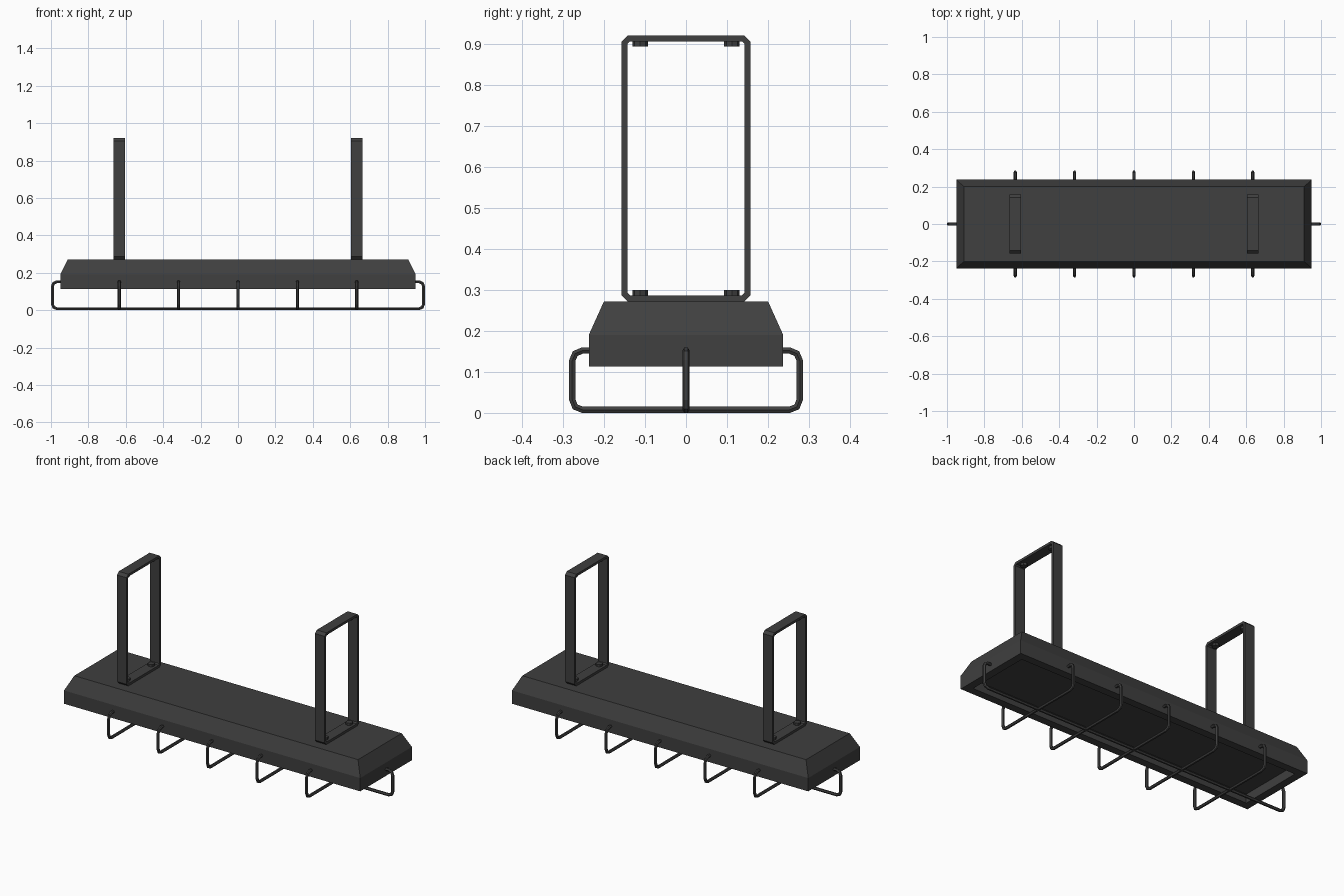
import bpy, bmesh, math
from mathutils import Vector

if "Cube" in bpy.data.objects:
    bpy.data.objects.remove(bpy.data.objects["Cube"])

metal = bpy.data.materials.new("dark grey metal")
metal.diffuse_color = (0.05, 0.05, 0.05, 1)
metal.use_nodes = True
metal.node_tree.nodes["Principled BSDF"].inputs["Base Color"].default_value = metal.diffuse_color


def finish(bm, name):
    bmesh.ops.recalc_face_normals(bm, faces=bm.faces)
    me = bpy.data.meshes.new(name)
    bm.to_mesh(me)
    bm.free()
    me.materials.append(metal)
    ob = bpy.data.objects.new(name, me)
    bpy.context.collection.objects.link(ob)
    return ob


def sweep(name, path, section, to3d, closed=False):
    """Sweep a section (in-plane offset, sideways offset) along a flat path, mitred."""
    bm = bmesh.new()
    pts = [Vector(p) for p in path]
    n = len(pts)
    rings = []
    for i, p in enumerate(pts):
        a = pts[i - 1] if closed or i > 0 else None
        b = pts[(i + 1) % n] if closed or i < n - 1 else None
        d1 = (p - a).normalized() if a else (b - p).normalized()
        d2 = (b - p).normalized() if b else d1
        n1, n2 = Vector((-d1.y, d1.x)), Vector((-d2.y, d2.x))
        m = (n1 + n2) / (1 + n1.dot(n2))
        rings.append([bm.verts.new(to3d(p + m * u, v)) for u, v in section])
    k = len(section)
    for i in range(n if closed else n - 1):
        r, s = rings[i], rings[(i + 1) % n]
        for j in range(k):
            bm.faces.new((r[j], r[(j + 1) % k], s[(j + 1) % k], s[j]))
    if not closed:
        bm.faces.new(rings[0])
        bm.faces.new(rings[-1])
    return finish(bm, name)


# Lamp housing: chamfered top, open tray underneath
bm = bmesh.new()
levels = [(0.91, 0.20, 0.272), (0.95, 0.237, 0.19), (0.95, 0.237, 0.113),
          (0.905, 0.192, 0.113), (0.905, 0.192, 0.165)]
rings = [[bm.verts.new((sx * x, sy * y, z))
          for sx, sy in ((1, 1), (-1, 1), (-1, -1), (1, -1))] for x, y, z in levels]
for r, s in zip(rings, rings[1:]):
    for j in range(4):
        bm.faces.new((r[j], r[(j + 1) % 4], s[(j + 1) % 4], s[j]))
bm.faces.new(rings[0])
bm.faces.new(rings[-1])
finish(bm, "lamp_housing")

# Wire guards: six-sided wire, U shaped with rounded corners
R = 0.0075 / math.cos(math.pi / 6)
HEX = [(R * math.cos(math.radians(30 + 60 * i)), R * math.sin(math.radians(30 + 60 * i)))
       for i in range(6)]


def guard_path(half, inner, low=0.0075, high=0.152, c=0.025):
    side = [(inner, high)]
    for cz, start in ((high - c, 90), (low + c, 0)):
        for a in (0, 45, 90):
            t = math.radians(start - a)
            side.append((half - c + c * math.cos(t), cz + c * math.sin(t)))
    return side + [(-u, z) for u, z in reversed(side)]


for i in range(5):
    x = (i - 2) * 0.3175
    sweep(f"cross_guard_wire_{i + 1}", guard_path(0.2775, 0.215), HEX,
          lambda p, v, x=x: (x + v, p.x, p.y))
sweep("long_guard_wire", guard_path(0.9925, 0.925), HEX, lambda p, v: (p.x, v, p.y))

# Hanging brackets: flat strap bent into a closed frame, with bolts
W, Z0, Z1, C, T = 0.157, 0.272, 0.92, 0.015, 0.014
frame = [(W - C, Z0), (W, Z0 + C), (W, Z1 - C), (W - C, Z1),
         (-W + C, Z1), (-W, Z1 - C), (-W, Z0 + C), (-W + C, Z0)]
strap = [(0, -0.031), (T, -0.031), (T, 0.031), (0, 0.031)]
for side, x in (("left", -0.635), ("right", 0.635)):
    sweep(f"{side}_hanging_bracket", frame, strap,
          lambda p, v, x=x: (x + v, p.x, p.y), closed=True)
    for level, z in (("lower", Z0 + T + 0.006), ("upper", Z1 - T - 0.006)):
        for end, y in (("front", -0.112), ("back", 0.112)):
            bm = bmesh.new()
            bmesh.ops.create_cone(bm, cap_ends=True, segments=8, radius1=0.019,
                                  radius2=0.019, depth=0.014)
            bmesh.ops.translate(bm, verts=bm.verts, vec=(x, y, z))
            finish(bm, f"{side}_{level}_{end}_bolt")
